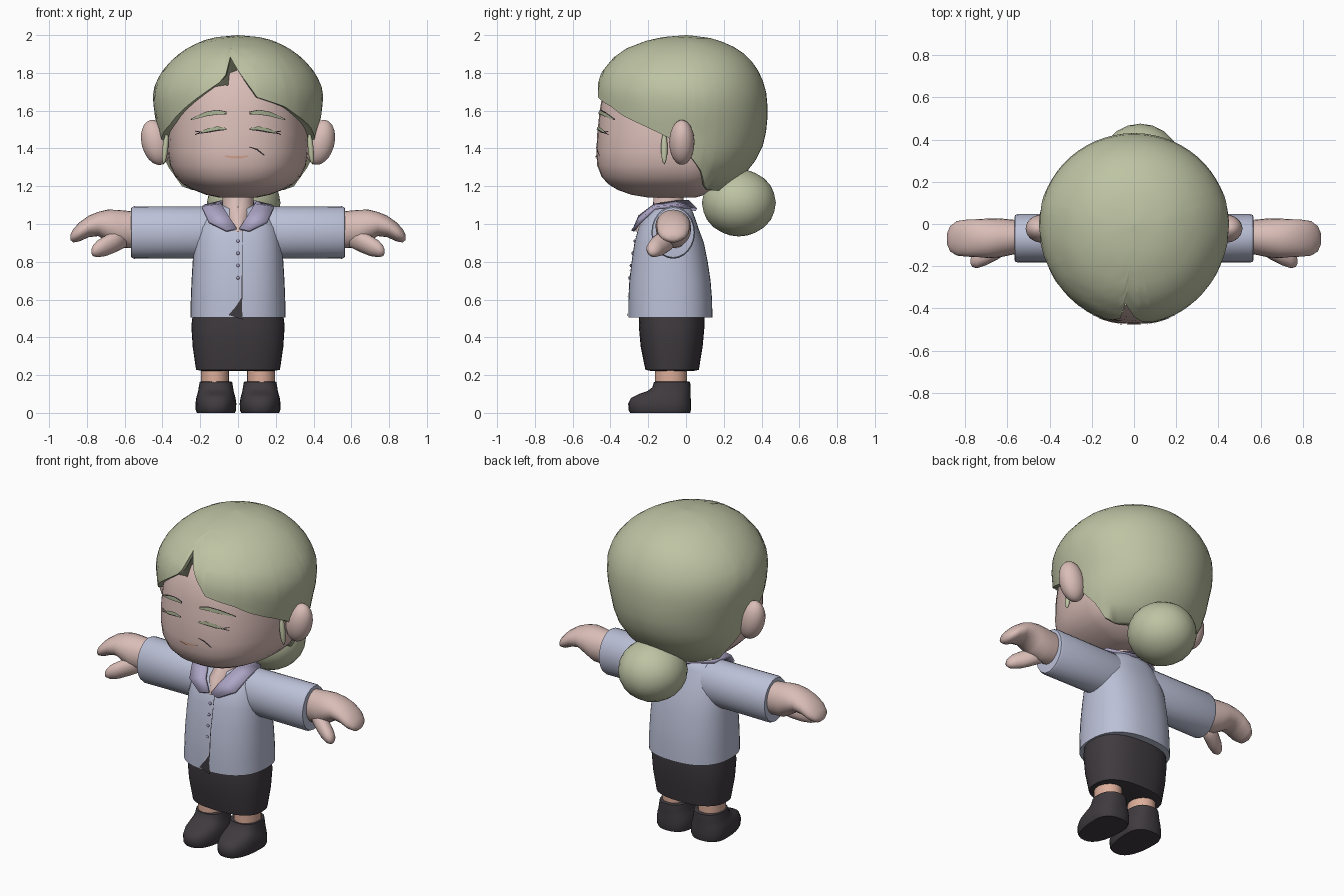
import bpy, bmesh, math
from mathutils import Vector

if "Cube" in bpy.data.objects:
    bpy.data.objects.remove(bpy.data.objects["Cube"])


def material(name, rgb):
    m = bpy.data.materials.new(name)
    m.diffuse_color = (*rgb, 1)
    m.use_nodes = True
    m.node_tree.nodes["Principled BSDF"].inputs["Base Color"].default_value = m.diffuse_color
    return m


HAIR = material("sage_green", (0.515, 0.55, 0.37))
SKIN = material("pale_skin", (0.70, 0.51, 0.475))
LEG = material("peach_skin", (0.72, 0.42, 0.32))
JACKET = material("pale_blue", (0.50, 0.53, 0.68))
COLLAR = material("lavender", (0.42, 0.38, 0.57))
DARK = material("charcoal", (0.05, 0.043, 0.05))
LINE = material("dark_line", (0.03, 0.022, 0.025))
LIP = material("lip_peach", (0.66, 0.37, 0.28))
BROW = material("brow_green", (0.38, 0.43, 0.28))


def finish(name, bm, mat, angle=45):
    bmesh.ops.recalc_face_normals(bm, faces=bm.faces)
    me = bpy.data.meshes.new(name)
    bm.to_mesh(me)
    bm.free()
    ob = bpy.data.objects.new(name, me)
    bpy.context.collection.objects.link(ob)
    me.materials.append(mat)
    bpy.ops.object.select_all(action='DESELECT')
    ob.select_set(True)
    bpy.context.view_layer.objects.active = ob
    bpy.ops.object.shade_smooth_by_angle(angle=math.radians(angle))
    return ob


def loft(name, rings, mat, cap=True, angle=45):
    bm = bmesh.new()
    rows = [[bm.verts.new(p) for p in r] for r in rings]
    n = len(rows[0])
    for a, b in zip(rows, rows[1:]):
        for i in range(n):
            j = (i + 1) % n
            bm.faces.new((a[i], a[j], b[j], b[i]))
    if cap:
        bm.faces.new(rows[0])
        bm.faces.new(rows[-1])
    return finish(name, bm, mat, angle)


def power(v, e):
    return math.copysign(abs(v) ** (2 / e), v)


def level_ring(z, rx, yf, yb, cx=0, cy=0, e=2.0, eb=None, n=40):
    """Horizontal section with separate front and back depth."""
    pts = []
    for i in range(n):
        a = 2 * math.pi * i / n
        s, c = math.sin(a), math.cos(a)
        k = e if c >= 0 else (eb or e)
        d = (yf - cy) if c >= 0 else (yb - cy)
        pts.append((cx + rx * power(s, k), cy + d * power(abs(c), k), z))
    return pts


def side_ring(x, yc, zc, ry, rz, n=24):
    return [(x, yc + ry * math.cos(2 * math.pi * i / n),
             zc + rz * math.sin(2 * math.pi * i / n)) for i in range(n)]


def lookup(table, t):
    if t <= table[0][0]:
        return table[0][1:]
    for a, b in zip(table, table[1:]):
        if t <= b[0]:
            f = (t - a[0]) / (b[0] - a[0])
            return tuple(p + (q - p) * f for p, q in zip(a[1:], b[1:]))
    return table[-1][1:]


def front_y(table, cy, e):
    def f(x, z):
        rx, yf, _ = lookup(table, z)
        return cy + (yf - cy) * max(0, 1 - abs(x / rx) ** e) ** (1 / e)
    return f


def strip(name, pts, mat, surf, off=0.005):
    """Thin painted band of (x, z, half width) that follows a surface."""
    bm = bmesh.new()
    rows = []
    for i, (x, z, w) in enumerate(pts):
        a, b = pts[max(i - 1, 0)], pts[min(i + 1, len(pts) - 1)]
        d = Vector((b[0] - a[0], b[1] - a[1])).normalized() * w
        rows.append([bm.verts.new((px, surf(px, pz) - off, pz)) for px, pz in
                     ((x - d.y, z + d.x), (x + d.y, z - d.x))])
    for a, b in zip(rows, rows[1:]):
        bm.faces.new((a[0], a[1], b[1], b[0]))
    return finish(name, bm, mat)


def ball(name, loc, scale, mat, rot=0, sub=3):
    bm = bmesh.new()
    bmesh.ops.create_icosphere(bm, subdivisions=sub, radius=1)
    ob = finish(name, bm, mat, 60)
    ob.location, ob.scale, ob.rotation_euler = loc, scale, (0, rot, 0)
    return ob


# Head: height, half width, front, back
HEAD = [(1.14, .10, -.20, .05), (1.155, .17, -.29, .10), (1.18, .235, -.36, .15),
        (1.21, .29, -.41, .19), (1.25, .33, -.447, .25), (1.31, .36, -.47, .30),
        (1.38, .37, -.475, .34), (1.48, .372, -.47, .36), (1.60, .36, -.457, .36),
        (1.70, .345, -.44, .35), (1.80, .29, -.39, .30), (1.88, .20, -.30, .2)]
loft("head", [level_ring(*r, e=2.4, eb=2) for r in HEAD], SKIN)
face = front_y(HEAD, 0, 2.4)

# Hair cap: height, half width, front depth, back depth
CAP = [(1.17, .26, .475, .22), (1.20, .32, .475, .26), (1.30, .375, .475, .34),
       (1.37, .40, .475, .395), (1.47, .415, .475, .422), (1.57, .44, .475, .432),
       (1.67, .452, .477, .43), (1.73, .442, .473, .418), (1.80, .41, .45, .39),
       (1.88, .34, .385, .335), (1.93, .27, .315, .27), (1.97, .19, .21, .18),
       (1.99, .11, .12, .11), (2.0, .0, .0, .0)]
# Lower edge of the hair by angle in degrees from the front
EDGE = [(-180, 1.17), (-120, 1.18), (-112, 1.20), (-104, 1.28), (-97, 1.33), (-88, 1.40),
        (-78, 1.46), (-65, 1.50), (-56, 1.53), (-42, 1.60), (-26, 1.68), (-13, 1.75),
        (-9, 1.79), (-7, 1.885), (4, 1.77), (13, 1.67), (34, 1.62), (45, 1.575),
        (65, 1.51), (78, 1.46), (88, 1.40), (97, 1.33), (104, 1.28), (112, 1.20),
        (120, 1.18), (180, 1.17)]
angles = sorted(set(range(-180, 180, 6)) | {e[0] for e in EDGE[:-1]})
STEPS = 16
rings = []
for k in range(-1, STEPS + 1):
    t = max(k, 0) / STEPS
    ring = []
    for deg in angles:
        ze = lookup(EDGE, deg)[0]
        z = ze + (2 - ze) * math.sin(t * math.pi / 2)
        rx, f, b = lookup(CAP, z)
        q = 0.92 if k < 0 else 1          # first row is the tucked-in rim
        a = math.radians(deg)
        c = math.cos(a)
        ring.append((q * rx * math.sin(a), -q * (f if c > 0 else b) * c, z))
    rings.append(ring)
rings[-1] = [(p[0] * .01, p[1] * .01, 2) for p in rings[-2]]
loft("hair", rings, HAIR, angle=50)
ball("hair_bun", (.03, .28, 1.112), (.195, .196, .178), HAIR)

# Ears, side locks and facial features
for s, side in ((1, "right"), (-1, "left")):
    ball(side + "_ear", (s * .435, -.022, 1.432), (.076, .067, .122), SKIN, s * .25)
    ball(side + "_side_lock", (s * .385, -.115, 1.40), (.016, .018, .085), HAIR, -s * .1, 2)
    strip(side + "_eyebrow", [(s * x, z, w) for x, z, w in (
        (.065, 1.588, .004), (.11, 1.592, .010), (.17, 1.582, .009), (.245, 1.555, .002))],
        BROW, face, .008)
    strip(side + "_eyebrow_outline", [(s * x, z, w) for x, z, w in (
        (.06, 1.588, .007), (.11, 1.592, .013), (.17, 1.582, .012), (.25, 1.553, .003))],
        LINE, face, .004)
    strip(side + "_eyelid", [(s * x, z, w) for x, z, w in (
        (.065, 1.505, .004), (.11, 1.508, .009), (.16, 1.498, .008), (.20, 1.485, .003))],
        BROW, face, .008)
    strip(side + "_eye_line", [(s * x, z, w) for x, z, w in (
        (.06, 1.502, .004), (.11, 1.502, .010), (.16, 1.492, .009), (.205, 1.482, .004))],
        LINE, face, .004)
    for i in range(2):
        strip(f"{side}_eyelash_{i}", [(s * .19, 1.485, .003),
              (s * .228, 1.492 - .018 * i, .002)], LINE, face, .008)
strip("mouth", [(-.07, 1.36, .003), (-.03, 1.353, .007), (.02, 1.353, .007),
                (.055, 1.36, .003)], LIP, face)
strip("cheek_crease", [(.06, 1.408, .002), (.10, 1.395, .004), (.14, 1.363, .003)], LINE, face)

# Neck and chest opening
loft("neck", [level_ring(z, r, yf, yb, cy=-.09, n=24) for z, r, yf, yb in (
    (.96, .05, -.268, .0), (1.04, .085, -.238, .0), (1.09, .085, -.175, -.01),
    (1.18, .08, -.17, -.015))], SKIN)

# Jacket body
BODY = [(.505, .252, -.305, .14), (.60, .25, -.305, .138), (.70, .246, -.30, .13),
        (.80, .24, -.288, .115), (.90, .232, -.273, .095), (.98, .215, -.252, .065),
        (1.04, .185, -.215, .045), (1.08, .15, -.175, .03), (1.10, .10, -.13, .0)]
loft("jacket", [level_ring(*r, cy=-.08, e=2.4) for r in BODY], JACKET)
chest = front_y(BODY, -.08, 2.4)
strip("front_seam", [(.022, .97, .002), (.022, .75, .002), (.022, .6, .003)], LINE, chest)
strip("hem_opening", [(.02, .61, .001), (.005, .56, .016), (-.012, .506, .04)], DARK, chest)
for i in range(4):
    ball(f"button_{i}", (0, chest(0, .91 - .065 * i) - .002, .91 - .065 * i),
         (.009, .006, .009), COLLAR, sub=2)

# Collar halves wrapping from the lapel to the nape
INNER = [(.008, -.272, .975), (.05, -.245, 1.04), (.088, -.165, 1.10),
         (.095, -.06, 1.115), (0, .01, 1.12)]
OUTER = [(.06, -.283, .963), (.155, -.245, 1.01), (.19, -.165, 1.085),
         (.175, -.03, 1.095), (0, .055, 1.075)]
for s, side in ((1, "right"), (-1, "left")):
    bm = bmesh.new()
    rows = [[bm.verts.new((s * p[0], p[1], p[2])) for p in pair] for pair in zip(INNER, OUTER)]
    for a, b in zip(rows, rows[1:]):
        bm.faces.new((a[0], a[1], b[1], b[0]))
    ob = finish(side + "_collar", bm, COLLAR)
    mod = ob.modifiers.new("thickness", 'SOLIDIFY')
    mod.thickness, mod.offset = .018, 0

# Sleeves, hands and thumbs
for s, side in ((1, "right"), (-1, "left")):
    loft(side + "_sleeve", [side_ring(s * x, -.068, .955, ry, rz) for x, ry, rz in (
        (.06, .10, .125), (.14, .115, .138), (.30, .115, .137), (.55, .115, .139),
        (.565, .11, .132), (.567, .09, .11))], JACKET)
    loft(side + "_hand", [side_ring(s * x, y, z, ry, rz) for x, y, z, ry, rz in (
        (.50, -.06, .97, .075, .09), (.57, -.062, .97, .082, .098),
        (.64, -.066, .975, .093, .10), (.69, -.068, .99, .094, .086),
        (.74, -.067, 1.0, .09, .064), (.79, -.067, .987, .088, .057),
        (.84, -.068, .958, .082, .05), (.872, -.07, .938, .06, .036),
        (.887, -.07, .93, .025, .015))], SKIN, angle=70)
    loft(side + "_thumb", [side_ring(s * x, y, z, ry, rz, 16) for x, y, z, ry, rz in (
        (.59, -.09, .925, .04, .045), (.65, -.115, .908, .055, .058),
        (.70, -.145, .885, .05, .055), (.745, -.168, .868, .042, .044),
        (.768, -.175, .858, .028, .028), (.776, -.177, .855, .01, .01))], SKIN, angle=70)

# Skirt
loft("skirt", [level_ring(*r, cy=-.08, e=2.5) for r in (
    (.222, .19, -.185, .04), (.228, .222, -.215, .068), (.35, .24, -.24, .088),
    (.46, .247, -.25, .098), (.56, .235, -.245, .095))], DARK)

# Legs and shoes
for s, side in ((1, "right"), (-1, "left")):
    loft(side + "_leg", [level_ring(z, .075, -.165, .005, cx=s * .122, cy=-.08, n=20)
                         for z in (.12, .26)], LEG)
    loft(side + "_shoe", [level_ring(z, rx, yf, yb, cx=s * .117, cy=-.08, e=2.4, n=28)
                          for z, rx, yf, yb in (
        (0, .10, -.295, .022), (.015, .107, -.305, .026), (.05, .108, -.306, .026),
        (.08, .104, -.29, .025), (.10, .098, -.25, .024), (.115, .094, -.205, .024),
        (.135, .091, -.178, .024), (.163, .086, -.17, .022), (.166, .08, -.16, .015))], DARK)
